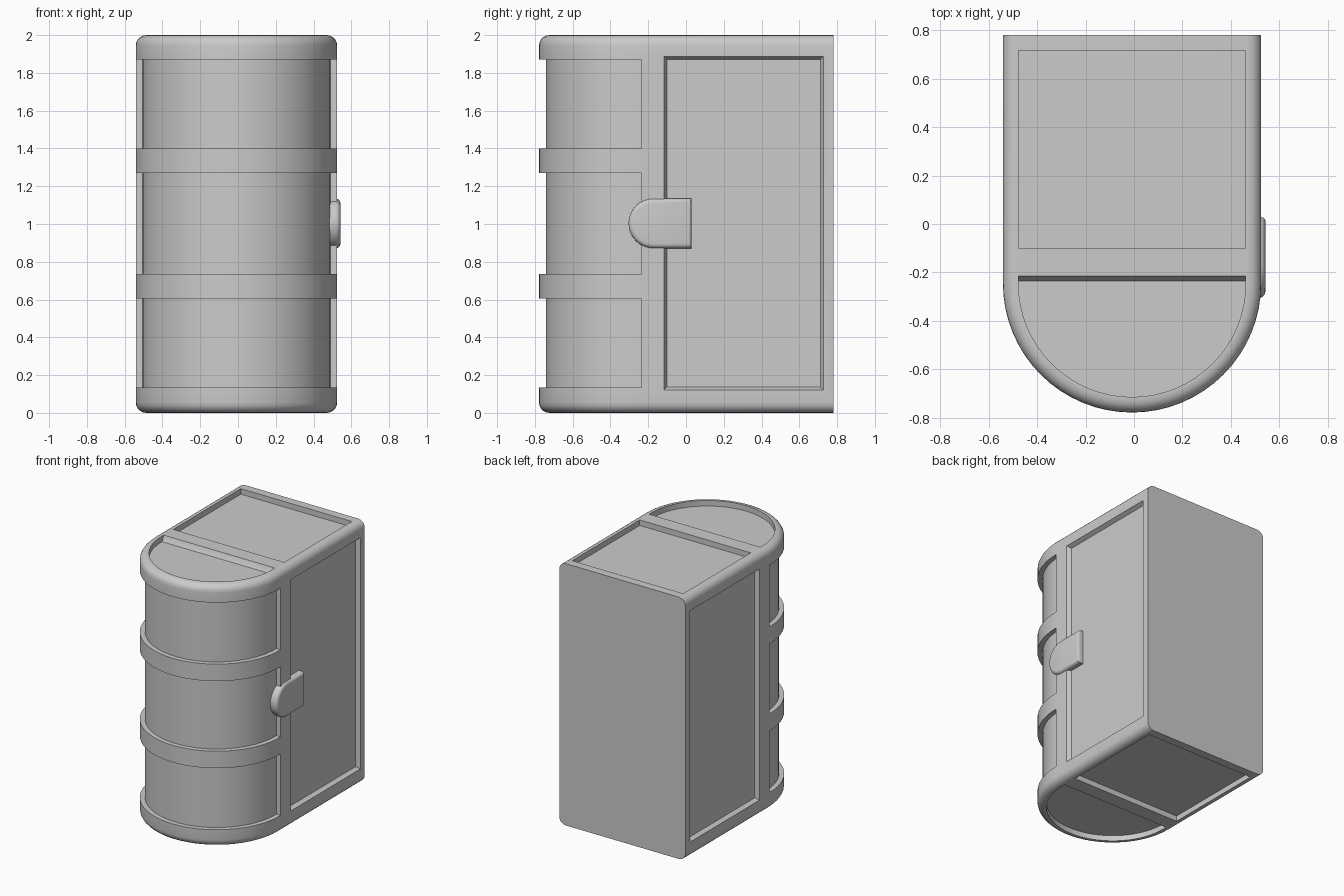
import bpy, bmesh
from math import pi, sin, cos, radians

if "Cube" in bpy.data.objects:
    bpy.data.objects.remove(bpy.data.objects["Cube"])

CX, CY, R, BACK = -0.008, -0.245, 0.533, 0.78   # lid arc centre, radius, back plane


def d_profile(r, z, back=BACK, n=32):
    """Half circle towards -y closed by a straight back edge."""
    arc = [(CX + r * cos(pi + pi * i / n), CY + r * sin(pi + pi * i / n), z) for i in range(n + 1)]
    return arc + [(CX + r, back, z), (CX - r, back, z)]


def loft(name, rings):
    bm = bmesh.new()
    vs = [[bm.verts.new(p) for p in ring] for ring in rings]
    n = len(rings[0])
    for a, b in zip(vs, vs[1:]):
        for i in range(n):
            j = (i + 1) % n
            bm.faces.new((a[i], a[j], b[j], b[i]))
    bm.faces.new(vs[0][::-1])
    bm.faces.new(vs[-1])
    bmesh.ops.recalc_face_normals(bm, faces=bm.faces)
    me = bpy.data.meshes.new(name)
    bm.to_mesh(me)
    bm.free()
    ob = bpy.data.objects.new(name, me)
    bpy.context.collection.objects.link(ob)
    return ob


def select(obs):
    bpy.ops.object.select_all(action='DESELECT')
    for o in obs:
        o.select_set(True)
    bpy.context.view_layer.objects.active = obs[0]


# chest body with rounded end rims
B = 0.055
steps = [k * pi / 10 for k in range(6)]
rim = [(R - B * (1 - sin(t)), B * (1 - cos(t))) for t in steps]
body = loft("chest_body", [d_profile(r, z) for r, z in rim] +
            [d_profile(r, 2 - z) for r, z in reversed(rim)])

cutters = []

# recessed panels on both ends
for top in (False, True):
    def zz(h):
        return 2 - h if top else h
    cutters.append(loft("end_arch_cut", [d_profile(0.469, zz(-0.05), -0.215),
                                         d_profile(0.469, zz(0.0), -0.215),
                                         d_profile(0.469, zz(0.02), -0.222),
                                         d_profile(0.469, zz(0.042), -0.236)]))
    x0, x1, y0, y1 = CX - 0.469, CX + 0.469, -0.1, 0.715
    cutters.append(loft("end_panel_cut", [[(x0, y0, zz(h)), (x1, y0, zz(h)), (x1, y1, zz(h)), (x0, y1, zz(h))]
                                          for h in (-0.05, 0.042)]))

# recessed panels on both sides, with sloped borders
for s in (-1, 1):
    rings = []
    for x, g in ((R + 0.05, 0.0), (R, 0.0), (R - 0.03, 0.016)):
        y0, y1, z0, z1 = -0.116 + g, 0.727 - g, 0.122 + g, 1.888 - g
        rings.append([(CX + s * x, y, z) for y, z in ((y0, z0), (y1, z0), (y1, z1), (y0, z1))])
    cutters.append(loft("side_panel_cut", rings))

# sunken barrel sections of the lid, leaving raised bands
def half_ring(z, ri=0.497, ro=0.62, n=32):
    def arc(r):
        return [(CX + r * cos(pi + pi * i / n), CY + r * sin(pi + pi * i / n), z) for i in range(n + 1)]
    e = -0.235
    return ([(CX - ro, e, z)] + arc(ro) + [(CX + ro, e, z), (CX + ri, e, z)] +
            arc(ri)[::-1] + [(CX - ri, e, z)])

for z0, z1 in ((0.135, 0.605), (0.735, 1.27), (1.40, 1.87)):
    cutters.append(loft("lid_cut", [half_ring(z0), half_ring(z1)]))

select(cutters)
bpy.ops.object.join()
cutter = bpy.context.view_layer.objects.active
cutter.hide_render = True
mod = body.modifiers.new("recesses", 'BOOLEAN')
mod.operation, mod.solver, mod.object = 'DIFFERENCE', 'EXACT', cutter
select([body])
bpy.ops.object.modifier_apply(modifier=mod.name)
bpy.data.objects.remove(cutter, do_unlink=True)


# latch on the right side, round towards the lid
def latch_ring(x, d, n=20):
    r = 0.132 - d
    arc = [(x, -0.172 - r * sin(pi * i / n), 1.003 + r * cos(pi * i / n)) for i in range(n + 1)]
    return arc + [(x, 0.03 - d * 0.6, 1.003 - r), (x, 0.03 - d * 0.6, 1.003 + r)]

latch = loft("latch", [latch_ring(0.485, 0)] +
             [latch_ring(0.517 + 0.025 * sin(t), 0.025 * (1 - cos(t))) for t in steps])

select([body, latch])
bpy.ops.object.shade_smooth_by_angle(angle=radians(30))
